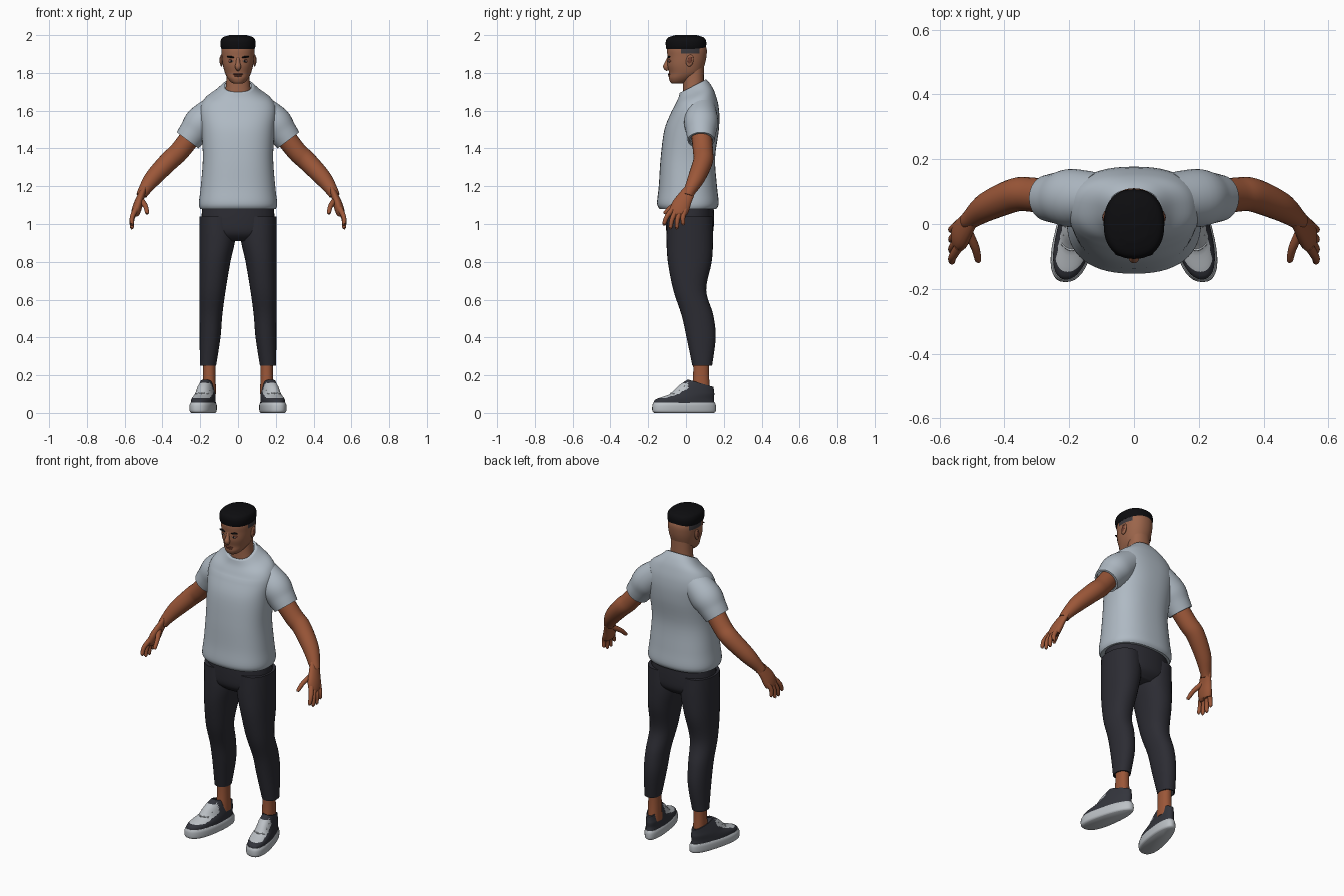
import bpy, bmesh, math
from mathutils import Vector, Matrix

cube = bpy.data.objects.get("Cube")
if cube:
    bpy.data.objects.remove(cube, do_unlink=True)


def material(name, *rgb):
    m = bpy.data.materials.new(name)
    m.use_nodes = True
    m.diffuse_color = (*rgb, 1)
    m.node_tree.nodes["Principled BSDF"].inputs["Base Color"].default_value = (*rgb, 1)
    return m


SHIRT = material("pale grey cotton", .43, .49, .55)
PANTS = material("charcoal cloth", .025, .025, .033)
ARM = material("warm skin", .33, .095, .04)
FACE = material("face skin", .33, .13, .07)
HAIR = material("black hair", .004, .004, .005)
FADE = material("cropped hair", .045, .04, .045)
SHOE = material("dark shoe fabric", .033, .035, .045)
SOLE = material("light rubber", .5, .53, .56)
LIPS = material("lips and lids", .17, .05, .03)
EYE = material("eye white", .5, .45, .42)

parts = []


def finish(name, bm, *mats, mirror=False, rule=None):
    """Turn a mesh under construction into a named, coloured part."""
    bmesh.ops.recalc_face_normals(bm, faces=bm.faces)
    mesh = bpy.data.meshes.new(name)
    bm.to_mesh(mesh)
    bm.free()
    for m in mats:
        mesh.materials.append(m)
    if rule:
        for polygon in mesh.polygons:
            polygon.material_index = rule(polygon.center)
    ob = bpy.data.objects.new(name, mesh)
    bpy.context.collection.objects.link(ob)
    if mirror:
        ob.modifiers.new("Mirror", 'MIRROR').use_mirror_merge = False
    parts.append(ob)


def spline(keys, steps=5):
    """Catmull-Rom blend through every column of the key rows."""
    rows = []
    last = len(keys) - 1
    for i in range(last):
        around = [keys[max(0, min(last, j))] for j in range(i - 1, i + 3)]
        for k in range(steps):
            t = k / steps
            rows.append([q + t / 2 * (r - p + t * (2*p - 5*q + 4*r - s + t * (3*(q - r) + s - p)))
                         for p, q, r, s in zip(*around)])
    return rows + [list(keys[-1])]


def ring(sides, squareness):
    for i in range(sides):
        angle = math.tau * i / sides
        yield [math.copysign(abs(w) ** (2 / squareness), w)
               for w in (math.cos(angle), math.sin(angle))]


def shrink(loop):
    centre = sum(loop, Vector()) / len(loop)
    return [centre.lerp(p, .85) for p in loop]


def skin(rings, hem):
    """Bridge the rings; a hem folds the last edge back inside."""
    if hem:
        rings += [shrink(rings[-1]), shrink(rings[-3])]
    bm = bmesh.new()
    loops = [[bm.verts.new(p) for p in loop] for loop in rings]
    for a, b in zip(loops, loops[1:]):
        for i in range(len(a)):
            bm.faces.new((a[i - 1], a[i], b[i], b[i - 1]))
    bm.faces.new(loops[0])
    bm.faces.new(loops[-1])
    return bm


def stack(*keys, sides=40, squareness=2.2, hem=False, tilt=lambda z: 0, offset=lambda half: 0):
    """Level rings from rows of height, y centre, half width, half depth."""
    return skin([[Vector((offset(half) + u * half, y + v * depth, z + v * depth * tilt(z)))
                  for u, v in ring(sides, squareness)]
                 for z, y, half, depth in spline(keys)], hem)


def tube(*keys, sides=24, flat=1, hem=False):
    """Rings across a path from rows of x, y, z, radius."""
    rows = spline(keys)
    path = [Vector(row[:3]) for row in rows]
    rings = []
    for i, centre in enumerate(path):
        along = path[min(i + 1, len(path) - 1)] - path[max(i - 1, 0)]
        along.normalize()
        deep = Vector((0, 1, 0))
        deep = (deep - along * deep.dot(along)).normalized()
        wide = deep.cross(along) * flat
        rings.append([centre + (wide * u + deep * v) * rows[i][3] for u, v in ring(sides, 2)])
    return skin(rings, hem)


def blob(centre, size, turn=0, axis='Y'):
    bm = bmesh.new()
    bmesh.ops.create_uvsphere(bm, u_segments=20, v_segments=12, radius=1)
    bm.transform(Matrix.Translation(centre) @ Matrix.Rotation(turn, 4, axis)
                 @ Matrix.Diagonal((*size, 1)))
    return bm


def toe_out(bm):
    """Narrow the heel and turn a straight shoe outwards."""
    for v in bm.verts:
        x, y, z = v.co
        v.co.x = .16 + x * (.9 - y) + (.09 - y) * .19
    return bm


# Shirt with a neckline that rises towards the back
finish("shirt_body", stack(
    (1.08, .01, .2, .15), (1.11, .01, .207, .163), (1.2, .01, .197, .154),
    (1.35, .01, .186, .144), (1.5, .03, .194, .144), (1.6, .05, .203, .125),
    (1.66, .05, .178, .106), (1.7, .046, .12, .087), (1.73, .037, .083, .07),
    sides=56, squareness=2.4, hem=True, tilt=lambda z: max(0, z - 1.6) * 4), SHIRT)
finish("sleeves", tube(
    (.11, .08, 1.61, .078), (.19, .08, 1.54, .09), (.235, .08, 1.485, .079),
    (.267, .08, 1.443, .071), sides=32, hem=True), SHIRT, mirror=True)

# Trousers: the outer seam stays upright while the legs taper
finish("trouser_hips", stack(
    (1.12, .02, .185, .125), (1.02, .02, .194, .128),
    (.95, .02, .185, .12), (.91, .02, .13, .08)), PANTS)
finish("trouser_legs", stack(
    (1.04, .02, .095, .12), (.92, .02, .095, .123), (.8, .02, .082, .116),
    (.65, .02, .069, .087), (.52, .06, .06, .084), (.4, .08, .055, .077),
    (.25, .086, .043, .052), sides=32, hem=True,
    offset=lambda half: .2 - half * .95), PANTS, mirror=True)
finish("ankles", stack(
    (.28, .08, .033, .042), (.2, .08, .033, .042), (.1, .08, .036, .048),
    offset=lambda half: .152), ARM, mirror=True)

# Shoes with a light tongue panel and laces
finish("shoe_soles", toe_out(stack(
    (0, -.01, .058, .158), (.01, -.01, .066, .168), (.04, -.01, .067, .168),
    (.055, -.01, .061, .162), squareness=2.4)), SOLE, mirror=True)
finish("shoe_uppers", toe_out(stack(
    (.05, -.01, .062, .162), (.073, -.006, .061, .153), (.1, .033, .056, .117),
    (.13, .054, .048, .094), (.158, .078, .039, .068), sides=64, hem=True,
    tilt=lambda z: min(0, .1 - z) * 5)), SHOE, SOLE, mirror=True,
    rule=lambda c: int(.13 < c.x + c.y * .19 < .22 and c.y < .01 and .079 < c.z < .16))
for step in range(3):
    y = -.08 + step * .027
    z = .1 + step * .02
    finish("shoe_lace", toe_out(tube(
        (-.036, y + .02, z, .004), (0, y, z + .004, .004), (.036, y + .02, z, .004),
        sides=8)), SOLE, mirror=True)

# Arms and hands
finish("arms", tube(
    (.22, .08, 1.5, .055), (.31, .09, 1.385, .053), (.365, .09, 1.333, .052),
    (.45, .055, 1.243, .045), (.5, .018, 1.172, .031), (.51, .01, 1.15, .028)),
    ARM, mirror=True)
finish("palms", tube(
    (.5, .02, 1.18, .033), (.52, -.01, 1.13, .043), (.533, -.03, 1.09, .05),
    (.543, -.04, 1.055, .045), (.545, -.04, 1.045, .03), flat=.5), ARM, mirror=True)
finish("thumbs", tube(
    (.515, -.02, 1.13, .016), (.49, -.072, 1.095, .013), (.481, -.11, 1.06, .01),
    (.48, -.115, 1.055, .004), sides=12), ARM, mirror=True)
for i in range(4):
    knuckle = Vector((.54, -.07 + i * .023, 1.08))
    tip = Vector((.563, -.118 + i * .034, .975 + (i - 1.5) ** 2 * .01))
    bend = knuckle.lerp(tip, .5) + Vector((.008, -.007, 0))
    finish("finger", tube(
        (*knuckle, .015), (*bend, .0125), (*knuckle.lerp(tip, .95), .01), (*tip, .004),
        sides=12), ARM, mirror=True)

# Neck, head with cropped sides, and hair
finish("neck", stack((1.66, .045, .08, .06), (1.73, .04, .064, .055),
                     (1.85, .04, .06, .055)), FACE)
finish("head", stack(
    (1.743, -.05, .02, .022), (1.75, -.04, .036, .042), (1.772, -.024, .055, .066),
    (1.8, -.004, .069, .085), (1.84, 0, .08, .098), (1.885, .005, .086, .103),
    (1.93, .005, .087, .104), (1.97, .005, .07, .085), sides=48), FACE, FADE,
    rule=lambda c: int(c.z > 1.9 and -.03 < c.y < .07))
finish("hair", stack(
    (1.927, 0, .088, .104), (1.945, 0, .093, .107), (1.97, 0, .092, .106),
    (1.988, 0, .08, .093), (2, 0, .045, .055), sides=48, squareness=2.3), HAIR)

# Facial features
finish("nose", tube(
    (0, -.09, 1.882, .008), (0, -.1, 1.855, .011), (0, -.105, 1.832, .016),
    (0, -.095, 1.815, .009)), FACE)
finish("ears", blob((.088, .02, 1.865), (.008, .02, .032), -.2, 'X'), FACE, mirror=True)
finish("ear_hollows", blob((.094, .02, 1.868), (.004, .011, .02), -.2, 'X'), LIPS, mirror=True)
finish("eyelids", blob((.036, -.085, 1.863), (.018, .009, .009), .3, 'Z'), LIPS, mirror=True)
finish("eyes", blob((.036, -.09, 1.862), (.012, .006, .005), .3, 'Z'), EYE, mirror=True)
finish("pupils", blob((.036, -.095, 1.862), (.005, .003, .005)), HAIR, mirror=True)
finish("brows", blob((.037, -.09, 1.884), (.023, .009, .005), -.12), HAIR, mirror=True)
finish("upper_lip", blob((0, -.087, 1.793), (.026, .009, .005)), LIPS)
finish("lower_lip", blob((0, -.086, 1.784), (.021, .009, .005)), LIPS)
finish("chin", blob((0, -.066, 1.76), (.026, .017, .015)), FACE)

# Smooth shading that keeps sharp rims
bpy.ops.object.select_all(action='DESELECT')
for ob in parts:
    ob.select_set(True)
bpy.context.view_layer.objects.active = parts[0]
bpy.ops.object.shade_smooth_by_angle(angle=math.radians(50))
